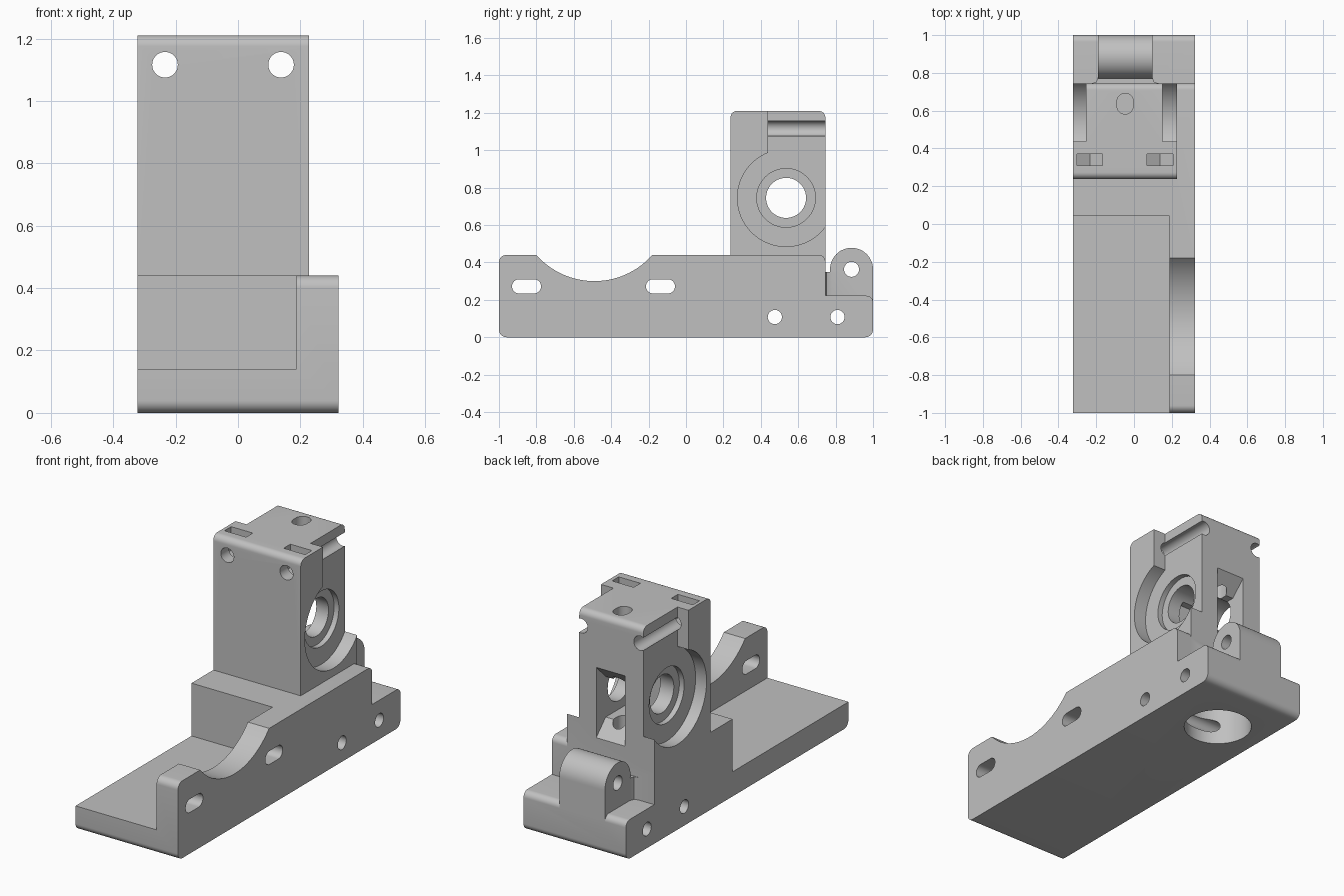
import bpy, bmesh
from math import sin, cos, pi
from mathutils import Vector

cube = bpy.data.objects.get("Cube")
if cube:
    bpy.data.objects.remove(cube)

grey = bpy.data.materials.new("plain_grey")
grey.use_nodes = True
COLOUR = (0.53, 0.53, 0.53, 1)
grey.diffuse_color = COLOUR
grey.node_tree.nodes["Principled BSDF"].inputs["Base Color"].default_value = COLOUR

AXES = {"X": lambda u, v, w: (w, u, v),
        "Y": lambda u, v, w: (u, w, v),
        "Z": lambda u, v, w: (u, v, w)}


def prism(name, axis, outline, start, end):
    """Extrude a closed outline along an axis."""
    bm = bmesh.new()
    place = AXES[axis]
    face = bm.faces.new([bm.verts.new(place(u, v, start)) for u, v in outline])
    top = bmesh.ops.extrude_face_region(bm, geom=[face])["geom"]
    shift = Vector(place(0, 0, end - start))
    bmesh.ops.translate(bm, vec=shift, verts=[g for g in top if isinstance(g, bmesh.types.BMVert)])
    bmesh.ops.recalc_face_normals(bm, faces=bm.faces)
    mesh = bpy.data.meshes.new(name)
    bm.to_mesh(mesh)
    bm.free()
    mesh.materials.append(grey)
    obj = bpy.data.objects.new(name, mesh)
    bpy.context.collection.objects.link(obj)
    return obj


def rounded(corners, steps=8):
    """Outline from (u, v, radius) right-angle corners."""
    pts = []
    for i, (u, v, r) in enumerate(corners):
        p = Vector((u, v))
        if not r:
            pts.append(p)
            continue
        a = (Vector(corners[i - 1][:2]) - p).normalized()
        b = (Vector(corners[(i + 1) % len(corners)][:2]) - p).normalized()
        c = p + (a + b) * r
        for k in range(steps + 1):
            t = pi / 2 * k / steps
            pts.append(c - (b * cos(t) + a * sin(t)) * r)
    return pts


def rect(u0, v0, u1, v1, r=0):
    return rounded([(u0, v0, r), (u1, v0, r), (u1, v1, r), (u0, v1, r)])


def stadium(u0, v0, u1, v1):
    """Slot outline with fully rounded ends."""
    r = min(u1 - u0, v1 - v0) / 2 - 0.0005
    return rect(u0, v0, u1, v1, r)


def circle(u, v, r, n=48):
    return [(u + r * cos(2 * pi * k / n), v + r * sin(2 * pi * k / n)) for k in range(n)]


def combine(body, other, operation):
    mod = body.modifiers.new("combine", "BOOLEAN")
    mod.operation = operation
    mod.solver = "EXACT"
    mod.object = other
    bpy.ops.object.select_all(action="DESELECT")
    bpy.context.view_layer.objects.active = body
    body.select_set(True)
    bpy.ops.object.modifier_apply(modifier=mod.name)
    bpy.data.objects.remove(other)


L, R = -0.322, 0.322          # body sides
TR = 0.228                    # tower right side
MID = -0.047                  # tower centre line
BACK = 0.745                  # tower back face
BORE = (0.535, 0.745)         # cross bore centre
LUG = (0.885, 0.363)          # lug pin centre

# Base with stepped back and rounded ends
body = prism("bracket_body", "X", rounded([
    (-1, 0, .04), (1, 0, .04), (1, .222, .035), (BACK, .222, 0),
    (BACK, .44, .035), (-1, .44, .04)]), L, R)


def add(axis, outline, start, end):
    combine(body, prism("added_part", axis, outline, start, end), "UNION")


def cut(axis, outline, start, end):
    combine(body, prism("cutter", axis, outline, start, end), "DIFFERENCE")


# Front tray and side wall openings
cut("X", rect(-1.2, .14, .042, .6), -.5, .188)
cut("X", circle(-.49, .713, .413, 96), .1, .5)
for y in (-.93, -.214):
    cut("X", stadium(y, .234, y + .155, .31), .1, .5)

# Tower with rounded front and back top edges
add("X", rounded([(.238, .3, 0), (BACK, .3, 0), (BACK, 1.21, .035), (.238, 1.21, .035)]), L, TR)

# Rear lug and its flared root
lug_arc = [(LUG[0] + .115 * cos(pi * k / 24), LUG[1] + .115 * sin(pi * k / 24)) for k in range(25)]
add("X", lug_arc + [(.77, .15), (1, .15)], -.19, .097)
add("Z", [(-.222, .74), (-.222, BACK), (-.2, .752), (-.19, .78),
          (.097, .78), (.107, .752), (.129, BACK), (.129, .74)], .15, .35)
cut("X", circle(*LUG, .04), -.4, .4)

# Side recesses, counterbores and the cross bore
for outer, floor, sign in ((L, -.253, -1), (TR, .15, 1)):
    lo, hi = sorted((floor, outer + sign * .05))
    cut("X", circle(*BORE, .26, 96), lo, hi)
    cut("X", rect(.438, BORE[1], .9, 1.3), lo, hi)
    lo, hi = sorted((floor - sign * .03, outer + sign * .06))
    cut("X", circle(*BORE, .157, 64), lo, hi)
cut("X", circle(*BORE, .107, 64), -.4, .4)

# Rear window with sloped roof and floor
cut("X", [(.8, .45), (.66, .59), (.42, .59), (.42, .82), (.66, .82), (.8, .96)], MID - .09, MID + .09)

# Feed hole from the top, round socket underneath
cut("Z", stadium(MID - .043, .582, MID + .043, .692), .47, 1.4)
cut("Z", circle(MID, .642, .18, 64), -.1, .3)

# Screw holes and nut slots at the tower top
for x in (-.234, .138):
    cut("Y", circle(x, 1.116, .041), .1, .9)
    cut("Y", [(x - .068, 1.3), (x - .068, 1.076), (x, 1.037), (x + .068, 1.076), (x + .068, 1.3)],
        .31, .37)

# Cross pin holes through the base
for y in (.475, .81):
    cut("X", circle(y, .108, .038), -.5, .5)

bpy.context.view_layer.objects.active = body
body.select_set(True)
bpy.ops.object.shade_smooth_by_angle(angle=pi / 6)
